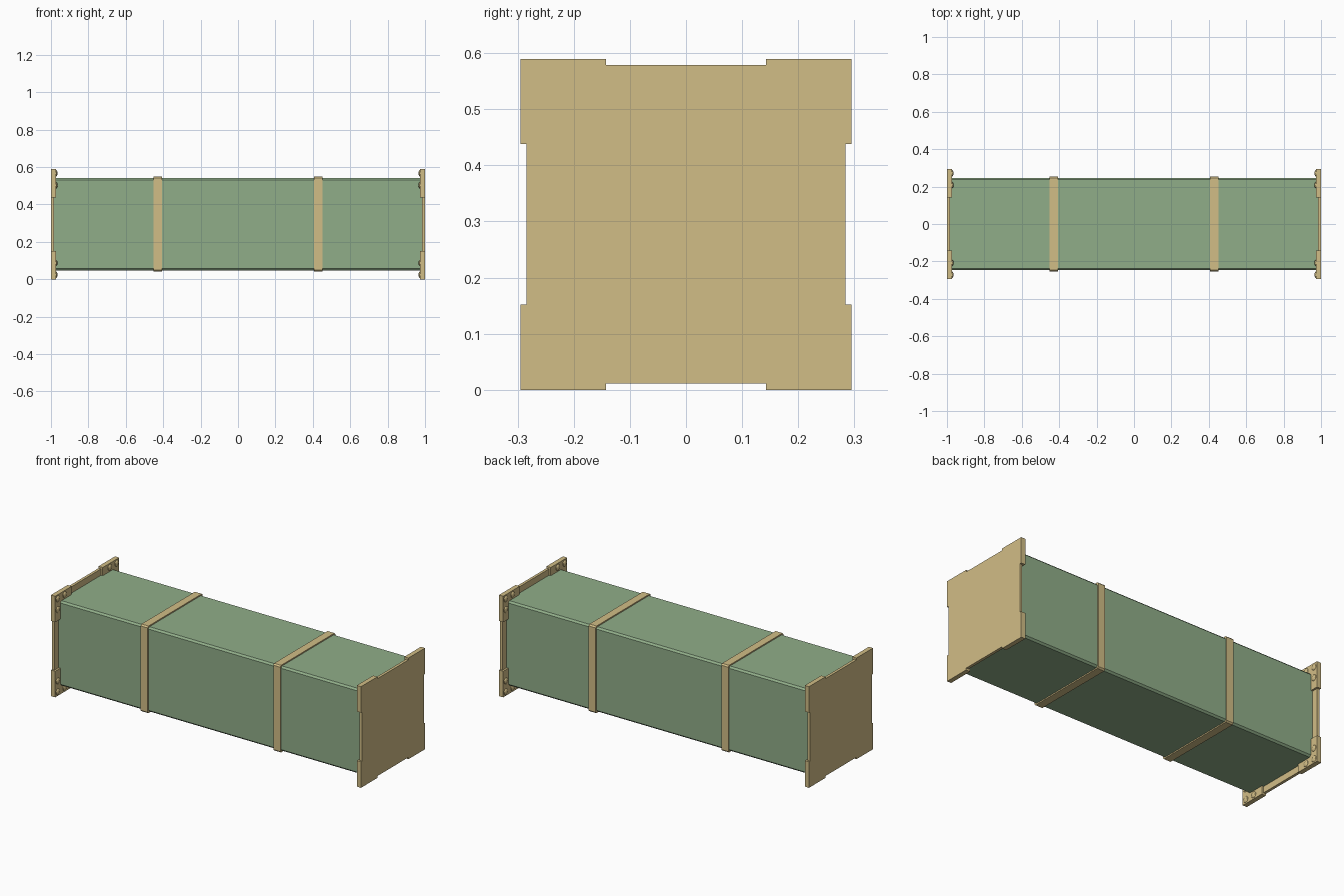
import bpy, bmesh
from mathutils import Vector

if "Cube" in bpy.data.objects:
    bpy.data.objects.remove(bpy.data.objects["Cube"])

CZ = 0.295        # height of the long axis
BODY = 0.247      # half width of the body
CAP = 0.295       # half width of the end caps
EDGE = 0.284      # half width at the cap notches
NOTCH = 0.143     # half length of the notches


def material(name, color):
    m = bpy.data.materials.new(name)
    m.diffuse_color = color
    m.use_nodes = True
    m.node_tree.nodes["Principled BSDF"].inputs["Base Color"].default_value = m.diffuse_color
    return m


GREEN = material("green_paint", (0.28, 0.42, 0.25, 1))
TAN = material("tan_trim", (0.64, 0.51, 0.24, 1))


def finish(bm, name, mat, smooth=False):
    bmesh.ops.recalc_face_normals(bm, faces=bm.faces)
    me = bpy.data.meshes.new(name)
    bm.to_mesh(me)
    bm.free()
    me.materials.append(mat)
    ob = bpy.data.objects.new(name, me)
    bpy.context.collection.objects.link(ob)
    if smooth:
        bpy.context.view_layer.objects.active = ob
        ob.select_set(True)
        bpy.ops.object.shade_smooth_by_angle()
        ob.select_set(False)
    return ob


def prism(name, profile, x0, x1, mat):
    """Extrude a closed (y, z) profile, given about the long axis, from x0 to x1."""
    bm = bmesh.new()
    face = bm.faces.new([bm.verts.new((x0, y, z + CZ)) for y, z in profile])
    new = bmesh.ops.extrude_face_region(bm, geom=[face])["geom"]
    bmesh.ops.translate(bm, vec=(x1 - x0, 0, 0),
                        verts=[v for v in new if isinstance(v, bmesh.types.BMVert)])
    return finish(bm, name, mat)


def chamfered(h, c):
    """Square profile with cut corners."""
    return [(h - c, -h), (h, c - h), (h, h - c), (h - c, h),
            (c - h, h), (-h, h - c), (-h, c - h), (c - h, -h)]


def strap(name, x, width):
    """Closed band around the body."""
    bm = bmesh.new()
    loops = []
    for h, c, dx in ((0.254, 0.008, -1), (0.254, 0.008, 1),
                     (0.245, 0.008, 1), (0.245, 0.008, -1)):
        loops.append([bm.verts.new((x + dx * width / 2, y, z + CZ))
                      for y, z in chamfered(h, c)])
    for k in range(4):
        a, b = loops[k], loops[(k + 1) % 4]
        for i in range(8):
            j = (i + 1) % 8
            bm.faces.new((a[i], a[j], b[j], b[i]))
    return finish(bm, name, TAN)


# Long body with softened edges
prism("body", chamfered(BODY, 0.010), -0.985, 0.985, GREEN)

# End plate outline: one quarter turned four times
quarter = [(EDGE, -NOTCH), (EDGE, NOTCH), (CAP, NOTCH), (CAP, CAP), (NOTCH, CAP), (NOTCH, EDGE)]
outline = []
for _ in range(4):
    outline += quarter[:5]
    quarter = [(-z, y) for y, z in quarter]

# L-shaped corner bracket
bracket = [(NOTCH, CAP), (CAP, CAP), (CAP, NOTCH), (0.24, NOTCH), (0.24, 0.24), (NOTCH, 0.24)]

for side, s in (("left", -1), ("right", 1)):
    strap(side + "_strap", s * 0.428, 0.045)
    prism(side + "_end_plate", outline, s * 0.984, s, TAN)
    for i, (sy, sz) in enumerate(((-1, -1), (1, -1), (1, 1), (-1, 1))):
        prism(f"{side}_corner_bracket_{i}", [(y * sy, z * sz) for y, z in bracket],
              s * 0.973, s * 0.984, TAN)
        # Domed rivets on the inner face of the bracket
        bm = bmesh.new()
        for y, z in ((0.271, 0.271), (0.271, 0.208), (0.208, 0.271)):
            ball = bmesh.ops.create_uvsphere(bm, u_segments=12, v_segments=8, radius=0.018)["verts"]
            bmesh.ops.scale(bm, vec=(0.5, 1, 1), verts=ball)
            bmesh.ops.translate(bm, vec=Vector((s * 0.974, y * sy, z * sz + CZ)), verts=ball)
        finish(bm, f"{side}_rivets_{i}", TAN, smooth=True)
